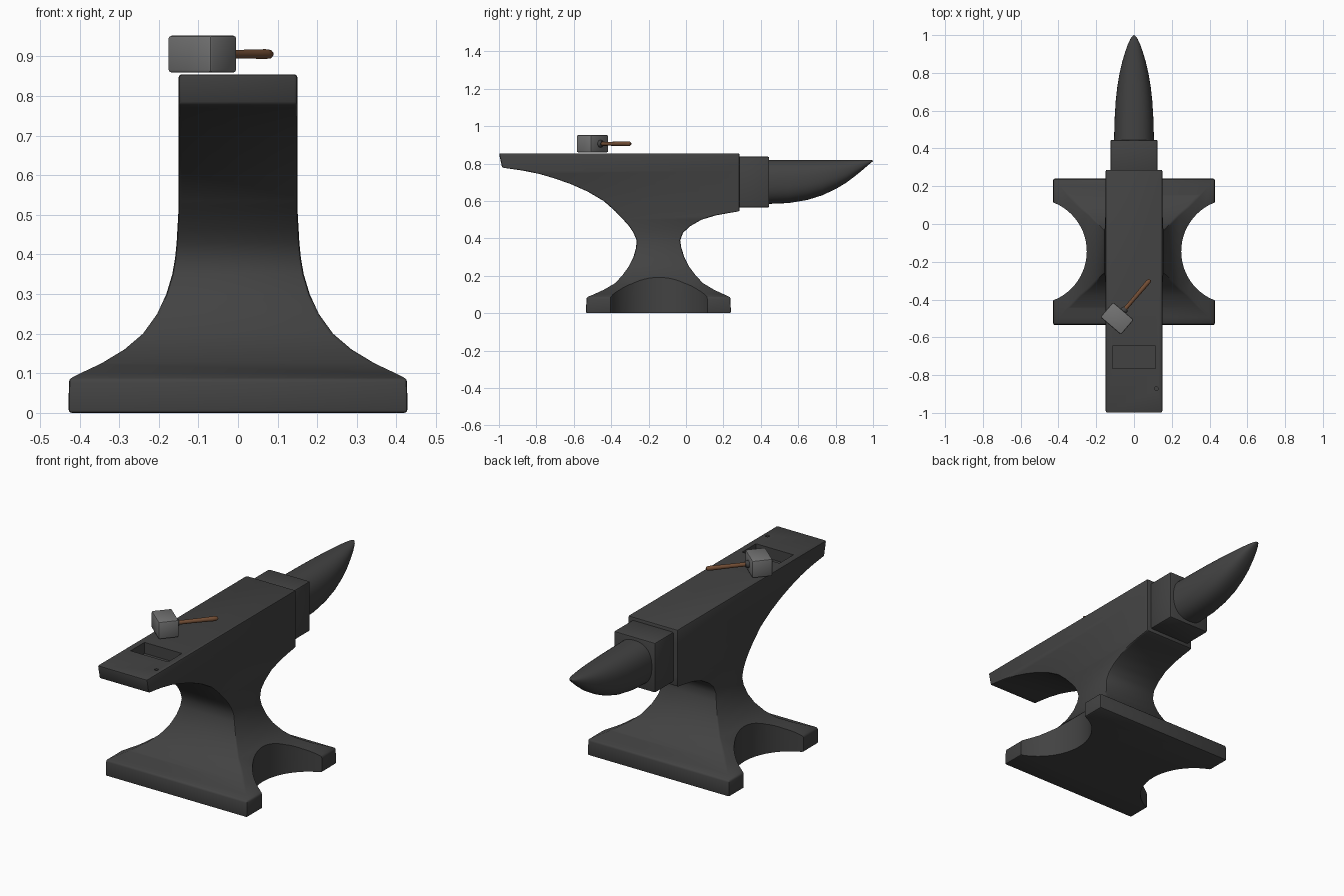
import bpy, bmesh, math
from mathutils import Matrix, Vector

if "Cube" in bpy.data.objects:
    bpy.data.objects.remove(bpy.data.objects["Cube"])


def material(name, col):
    m = bpy.data.materials.new(name)
    m.diffuse_color = (*col, 1)
    m.use_nodes = True
    m.node_tree.nodes["Principled BSDF"].inputs["Base Color"].default_value = m.diffuse_color
    return m


IRON = material("dark iron", (0.055, 0.055, 0.055))
STEEL = material("grey steel", (0.17, 0.17, 0.17))
WOOD = material("brown wood", (0.17, 0.075, 0.035))


def finish(name, bm, mat):
    bmesh.ops.recalc_face_normals(bm, faces=bm.faces)
    me = bpy.data.meshes.new(name)
    bm.to_mesh(me)
    bm.free()
    ob = bpy.data.objects.new(name, me)
    bpy.context.collection.objects.link(ob)
    me.materials.append(mat)
    return ob


def loft(name, rings, mat):
    """Skin a list of equal-length point rings and cap both ends."""
    bm = bmesh.new()
    vs = [[bm.verts.new(p) for p in r] for r in rings]
    n = len(rings[0])
    for a, b in zip(vs, vs[1:]):
        for i in range(n):
            j = (i + 1) % n
            bm.faces.new((a[i], a[j], b[j], b[i]))
    bm.faces.new(vs[0])
    bm.faces.new(vs[-1])
    return finish(name, bm, mat)


def box(name, lo, hi, mat):
    rings = [[(lo[0], lo[1], z), (hi[0], lo[1], z), (hi[0], hi[1], z), (lo[0], hi[1], z)]
             for z in (lo[2], hi[2])]
    return loft(name, rings, mat)


def cylinder(name, x, y, r, z0, z1, mat, n=64):
    return loft(name, [[(x + r * math.cos(2 * math.pi * i / n), y + r * math.sin(2 * math.pi * i / n), z)
                        for i in range(n)] for z in (z0, z1)], mat)


def apply(ob, kind, **props):
    bpy.context.view_layer.objects.active = ob
    m = ob.modifiers.new(kind, kind)
    for k, v in props.items():
        setattr(m, k, v)
    bpy.ops.object.modifier_apply(modifier=m.name)


def bevel(ob, width, segments=2):
    apply(ob, 'BEVEL', width=width, segments=segments, limit_method='ANGLE',
          angle_limit=math.radians(38), use_clamp_overlap=False)


def cut(ob, cutter):
    apply(ob, 'BOOLEAN', operation='DIFFERENCE', solver='EXACT', object=cutter)
    bpy.data.objects.remove(cutter)


def smooth(ob, angle=35):
    bpy.ops.object.select_all(action='DESELECT')
    ob.select_set(True)
    bpy.context.view_layer.objects.active = ob
    bpy.ops.object.shade_smooth_by_angle(angle=math.radians(angle))


# Anvil body: stacked rectangles (z, half width, front y, back y)
rows = [
    (0, .428, -.535, .24), (.085, .427, -.532, .238), (.1, .398, -.495, .205), (.125, .345, -.44, .15),
    (.16, .287, -.38, .092), (.2, .24, -.342, .053), (.25, .204, -.306, .016), (.3, .181, -.281, -.009),
    (.35, .166, -.267, -.025), (.39, .159, -.264, -.031), (.43, .155, -.281, -.016), (.465, .153, -.304, .022),
    (.5, .151, -.335, .083), (.523, .15, -.357, .16), (.536, .15, -.37, .23), (.545, .15, -.378, .287),
    (.6, .15, -.44, .287), (.65, .15, -.525, .287), (.69, .15, -.615, .287), (.72, .15, -.7, .287),
    (.745, .15, -.785, .287), (.762, .15, -.87, .287), (.771, .15, -.93, .287), (.778, .15, -.983, .287),
    (.855, .15, -1, .287)]
body = loft("anvil_body", [[(-w, a, z), (w, a, z), (w, b, z), (-w, b, z)] for z, w, a, b in rows], IRON)
bevel(body, 0.008)

# Scooped sides of the foot, tool slot and punch hole
for s in (-1, 1):
    cut(body, cylinder("scoop_cutter", s * .528, -.145, .278, -.1, .5, IRON))
cut(body, box("slot_cutter", (-.113, -.765, .795), (.113, -.645, .95), IRON))
cut(body, cylinder("hole_cutter", .118, -.872, .01, .8, .95, IRON, 16))
smooth(body)

# Stepped neck block between body and horn
neck = box("neck_block", (-.125, .27, .565), (.125, .445, .837), IRON)
bevel(neck, 0.008)
smooth(neck)

# Horn: rounded sections (y, half width, bottom z, top z)
horn_rows = [(.43, .106, .584, .82), (.55, .103, .589, .82), (.65, .097, .606, .82), (.73, .088, .631, .82),
             (.8, .076, .664, .82), (.86, .062, .7, .82), (.91, .047, .738, .82), (.95, .033, .771, .82),
             (.98, .019, .797, .819), (.994, .009, .808, .818), (1, .002, .812, .815)]


def section(y, w, z0, z1, n=40):
    pts = []
    for i in range(n):
        t = 2 * math.pi * i / n
        c, s = math.cos(t), math.sin(t)
        pts.append((w * math.copysign(abs(c) ** .85, c), y,
                    (z0 + z1) / 2 + (z1 - z0) / 2 * math.copysign(abs(s) ** .85, s)))
    return pts


horn = loft("horn", [section(*r) for r in horn_rows], IRON)
smooth(horn, 50)

# Hammer, built with its handle along +y and then turned into place
place = Matrix.Translation((-.09, -.5, .906)) @ Matrix.Rotation(math.radians(-40.5), 4, 'Z')
head = box("hammer_head", (-.072, -.052, -.047), (.072, .052, .047), STEEL)
bevel(head, 0.008)


def rod(name, prof, mat, n=20):
    return loft(name, [[(r * math.cos(2 * math.pi * i / n), y, r * math.sin(2 * math.pi * i / n))
                        for i in range(n)] for y, r in prof], mat)


collar = rod("hammer_collar", [(.04, .019), (.062, .019), (.07, .015)], IRON)
handle = rod("hammer_handle", [(.05, .011), (.12, .0105), (.2, .0115), (.245, .0125), (.262, .011), (.27, .006)], WOOD)
for part in (head, collar, handle):
    part.data.transform(place)
    smooth(part)
